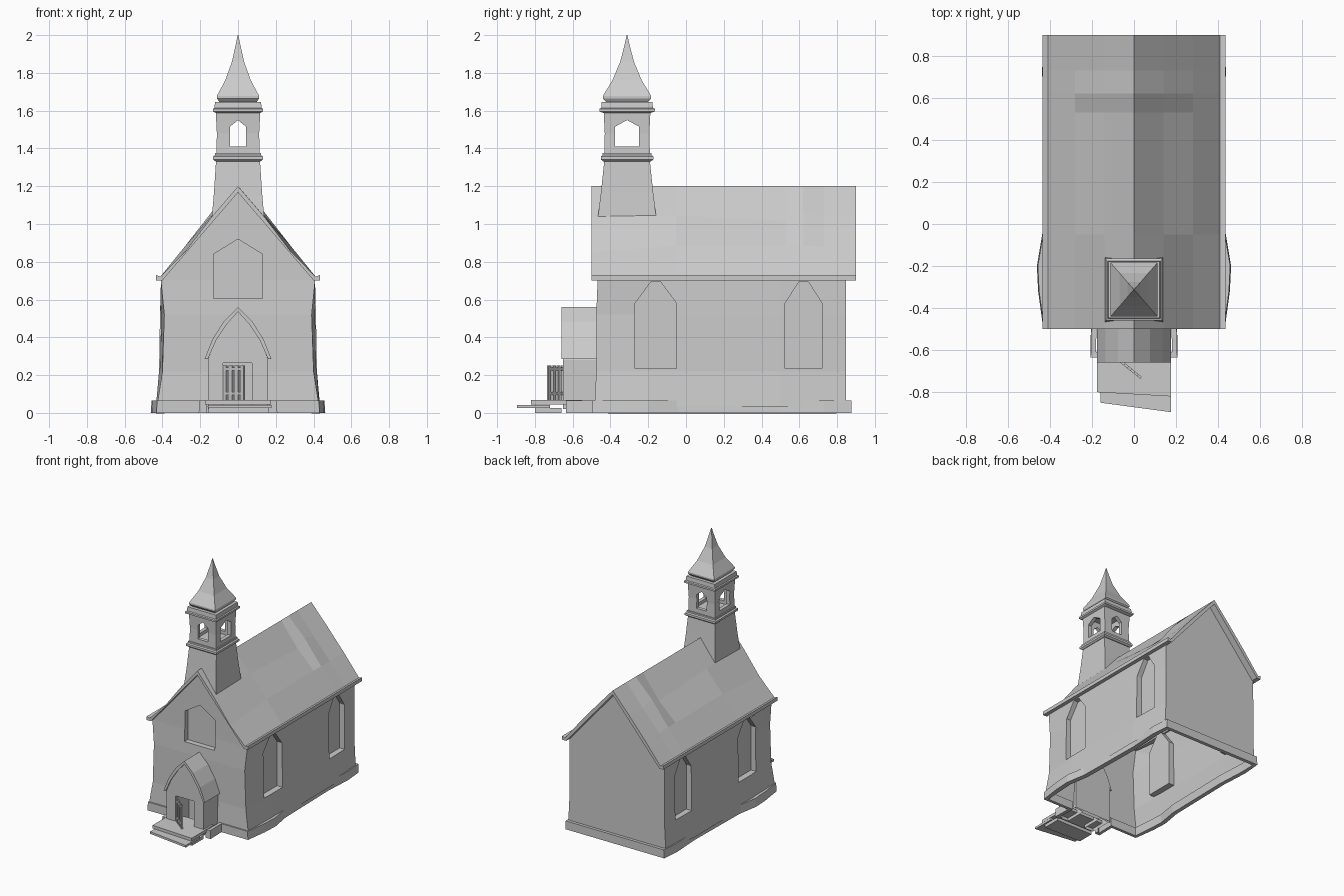
import bpy, bmesh, math
from mathutils import Matrix, Vector

if "Cube" in bpy.data.objects:
    bpy.data.objects.remove(bpy.data.objects["Cube"])

CY = -0.312  # tower centre


def make(name, bm):
    bmesh.ops.recalc_face_normals(bm, faces=bm.faces)
    me = bpy.data.meshes.new(name)
    bm.to_mesh(me)
    bm.free()
    ob = bpy.data.objects.new(name, me)
    bpy.context.collection.objects.link(ob)
    return ob


def loft(name, rings, caps=True):
    """Skin closed rings of equal length."""
    bm = bmesh.new()
    vs = [[bm.verts.new(p) for p in r] for r in rings]
    n = len(rings[0])
    for a, b in zip(vs, vs[1:]):
        for i in range(n):
            bm.faces.new((a[i], a[(i + 1) % n], b[(i + 1) % n], b[i]))
    if caps:
        bm.faces.new(vs[0])
        bm.faces.new(vs[-1])
    return make(name, bm)


def prism(name, outline, axis, a, b):
    """Extrude a 2D outline (horizontal, z) along x or y."""
    def put(u, z, t):
        return (u, t, z) if axis == 'y' else (t, u, z)
    return loft(name, [[put(u, z, t) for u, z in outline] for t in (a, b)])


def box(name, x0, x1, y0, y1, z0, z1):
    return prism(name, [(x0, z0), (x1, z0), (x1, z1), (x0, z1)], 'y', y0, y1)


def square_tower(name, steps):
    """Stack of square sections (half x, half y, z) about the tower axis."""
    return loft(name, [[(-hx, CY - hy, z), (hx, CY - hy, z), (hx, CY + hy, z), (-hx, CY + hy, z)]
                       for hx, hy, z in steps])


def cut(ob, cutters):
    for c in cutters:
        m = ob.modifiers.new("cut", 'BOOLEAN')
        m.object, m.operation, m.solver = c, 'DIFFERENCE', 'EXACT'
    bpy.context.view_layer.update()
    dg = bpy.context.evaluated_depsgraph_get()
    me = bpy.data.meshes.new_from_object(ob.evaluated_get(dg))
    ob.modifiers.clear()
    ob.data = me
    for c in cutters:
        bpy.data.objects.remove(c)


def drop_faces(ob, test):
    bm = bmesh.new()
    bm.from_mesh(ob.data)
    bm.normal_update()
    bad = [f for f in bm.faces if test(f.normal, f.calc_center_median())]
    bmesh.ops.delete(bm, geom=bad, context='FACES')
    bm.to_mesh(ob.data)
    bm.free()


# nave walls: slightly pinched rings, then a gable ridge
bm = bmesh.new()
levels = [(0.03, .43, .435, .42, -.485), (0.22, .40, .418, .41, -.475),
          (0.52, .39, .413, .41, -.475), (0.70, .408, .408, .408, -.468)]
rings = []
for z, fx, mx, bx, fy in levels:
    pts = [(-fx, fy), (fx, fy), (mx, -.2), (mx, .5), (bx, .847),
           (-bx, .847), (-mx, .5), (-mx, -.2)]
    rings.append([bm.verts.new((x, y, z)) for x, y in pts])
for a, b in zip(rings, rings[1:]):
    for i in range(8):
        bm.faces.new((a[i], a[(i + 1) % 8], b[(i + 1) % 8], b[i]))
t = rings[-1]
rf, rb = bm.verts.new((0, -.468, 1.17)), bm.verts.new((0, .847, 1.17))
bm.faces.new((t[0], t[1], rf))
bm.faces.new((t[4], t[5], rb))
bm.faces.new((t[1], t[2], t[3], t[4], rb, rf))
bm.faces.new((t[5], t[6], t[7], t[0], rf, rb))
bm.faces.new(rings[0])
walls = make("nave_walls", bm)

# recessed windows
cutters = [prism("front_window_cut", [(-.13, .605), (.13, .605), (.13, .84), (0, .92), (-.13, .84)],
                 'y', -.6, -.43)]
for s in (-1, 1):
    for y0, y1 in ((-.27, -.05), (.525, .72)):
        c = (y0 + y1) / 2
        arch = [(y0, .235), (y1, .235), (y1, .58), (c + .025, .694), (c - .025, .694), (y0, .58)]
        cutters.append(prism("side_window_cut", arch, 'x', s * .37, s * .6))
cut(walls, cutters)
drop_faces(walls, lambda n, c: n.z < -.9 and c.z < .06 or n.z > .4 and c.z > .68)

# main roof with hand-made dents
stations = [(-.5, 0, -.02), (-.05, .008, .01), (.53, -.02, .01),
            (.62, .025, .01), (.73, 0, .005), (.9, .008, .01)]
rings = []
for y, d1, d2 in stations:
    right = [(.14, 1.037 + d1), (.28, .873 + d2), (.41, .722), (.435, .73), (.435, .702), (.40, .702)]
    prof = [(0, 1.2)] + right + [(0, 1.167)] + [(-x, z) for x, z in reversed(right)]
    rings.append([(x, y, z) for x, z in prof])
loft("main_roof", rings)

# plinth running round the nave and porch
half = [(.165, -.635), (.208, -.635), (.205, -.495), (.432, -.495), (.456, -.32), (.462, -.2),
        (.435, -.04), (.425, .5), (.438, .73), (.425, .875)]
path = half + [(-x, y) for x, y in reversed(half)]
bm = bmesh.new()
lo = [bm.verts.new((x, y, 0)) for x, y in path]
hi = [bm.verts.new((x * .99, y, .065)) for x, y in path]
for i in range(len(path) - 1):
    bm.faces.new((lo[i], lo[i + 1], hi[i + 1], hi[i]))
me = bpy.data.meshes.new("plinth")
bm.to_mesh(me)
bm.free()
plinth = bpy.data.objects.new("plinth", me)
bpy.context.collection.objects.link(plinth)
sol = plinth.modifiers.new("thickness", 'SOLIDIFY')
sol.thickness, sol.offset = .035, -1

# porch with bowed gable and doorway
bow = [(.16, .28), (.12, .385), (.065, .475)]
outline = [(-.16, .02), (.16, .02)] + bow + [(0, .54)] + [(-x, z) for x, z in reversed(bow)]
porch = prism("porch_walls", outline, 'y', -.65, -.46)
cut(porch, [box("doorway_cut", -.08, .075, -.8, -.49, -.1, .265)])
drop_faces(porch, lambda n, c: n.z < -.9 and c.z < .05)
top = [(.177, .285), (.135, .39), (.075, .485)]
under = [(.055, .475), (.115, .385), (.16, .285)]
prism("porch_roof", top + [(0, .56)] + [(-x, z) for x, z in reversed(top)]
      + [(-x, z) for x, z in reversed(under)] + [(0, .535)] + under, 'y', -.66, -.46)


# front steps
def step(name, left, right, yb, yl, yr, z0, z1):
    loft(name, [[(left, yb, z), (left, yl, z), (right, yr, z), (right, yb, z)] for z in (z0, z1)])


step("upper_step", -.175, .175, -.55, -.80, -.82, .045, .068)
step("lower_step", -.16, .177, -.72, -.85, -.895, .025, .042)
step("step_base", -.155, .165, -.66, -.79, -.80, 0, .025)

# slatted gate standing ajar in the doorway
a, b = Vector((-.068, -.65, 0)), Vector((.025, -.725, 0))
turn = math.atan2(b.y - a.y, b.x - a.x)


def gate_part(name, t, w, z0, z1):
    ob = box(name, -w, w, -.006, .006, z0, z1)
    ob.matrix_world = Matrix.Translation(a.lerp(b, t)) @ Matrix.Rotation(turn, 4, 'Z')


for t in (0, .33, .67, 1):
    gate_part("gate_slat", t, .011, .068, .25)
for z in (.095, .225):
    gate_part("gate_rail", .5, .06, z, z + .015)

# bell tower: flared base, string course, belfry, cornice, spire
square_tower("tower_base", [(.139, .155, 1.03), (.127, .138, 1.17), (.116, .12, 1.34)])
square_tower("string_course", [(.12, .127, 1.332), (.132, .139, 1.342), (.132, .139, 1.358),
                               (.122, .129, 1.364), (.122, .129, 1.376)])
belfry = square_tower("belfry", [(.114, .121, 1.37), (.112, .118, 1.48), (.118, .124, 1.60)])


def opening(w):
    return [(-w, 1.41), (w, 1.41), (w, 1.515), (0, 1.55), (-w, 1.515)]


cut(belfry, [square_tower("hollow_cut", [(.085, .092, 1.385), (.085, .092, 1.585)]),
             prism("bell_opening_cut", opening(.043), 'y', CY - .3, CY + .3),
             prism("bell_opening_cut", [(u + CY, z) for u, z in opening(.064)], 'x', -.3, .3)])
square_tower("cornice", [(.118, .125, 1.588), (.133, .147, 1.596), (.133, .147, 1.61),
                         (.125, .137, 1.614), (.122, .134, 1.645)])
square_tower("spire", [(.095, .105, 1.64), (.112, .128, 1.665), (.112, .128, 1.678),
                       (.068, .078, 1.76), (.032, .036, 1.86), (.012, .013, 1.95), (.002, .002, 2.0)])
